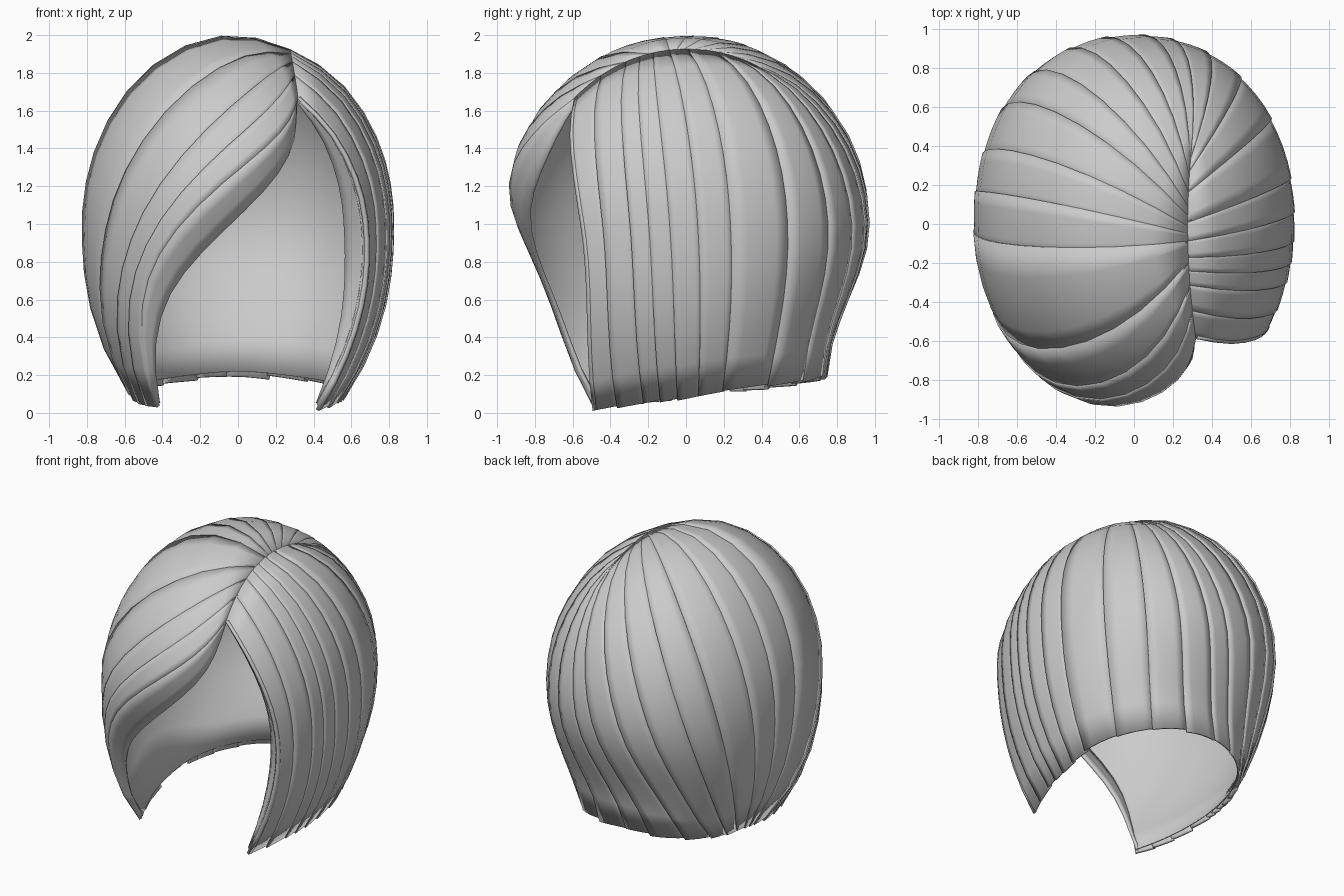
import bpy, bmesh, math, random
from mathutils import Vector

random.seed(4)
cube = bpy.data.objects.get("Cube")
if cube:
    bpy.data.objects.remove(cube, do_unlink=True)

CENTRE = Vector((0, 0, 1))
ROWS = 14
STEPS = [i / ROWS for i in range(ROWS + 1)]

hair = bpy.data.materials.new("hair grey")
hair.use_nodes = True
grey = (0.6, 0.6, 0.6, 1)
hair.diffuse_color = grey
hair.node_tree.nodes["Principled BSDF"].inputs["Base Color"].default_value = grey


def smooth(x):
    x = min(max(x, 0), 1)
    return x * x * (3 - 2 * x)


# Half-widths of the hair volume at a height: sides, and front or back
def radii(z, back):
    if z >= 1:
        k = math.sqrt(max(1 - (z - 1) ** 2, 1e-6))
        return 0.82 * k, 0.965 * k
    s = 1 - z
    side = 0.82 * (1 - 0.39 * s ** 2.4)
    depth = 1 - 0.23 * smooth(s / 0.8) if back else 1 - 0.12 * s * s
    return side, 0.965 * depth


# Distance from the centre to the hair volume along a direction
def reach(d):
    power = 2.15 if d.y > 0 else 2
    lo, hi = 0.3, 2.0
    for _ in range(24):
        m = (lo + hi) / 2
        p = CENTRE + d * m
        rx, ry = radii(p.z, p.y > 0)
        if abs(p.z - 1) < 1 and abs(p.x / rx) ** power + abs(p.y / ry) ** power < 1:
            lo = m
        else:
            hi = m
    return lo


# Point on a strand: u runs round the head, t from the parting to the hem
def strand(u, t, lift=0.0, lip=0.0, trim=0.0):
    y = 0.35 - 0.95 * (2 * u - 1) ** 2
    x = 0.28 + 0.12 * y * y
    start = Vector((x, y, math.sqrt(1 - (x / 0.82) ** 2 - (y / 0.965) ** 2)))
    a = math.radians(-35 + 250 * u)
    z = 0.09 + 0.11 * math.sin(a) + trim
    rx, ry = radii(z, math.sin(a) > 0)
    end = Vector((rx * math.cos(a), ry * math.sin(a), z - 1))
    d = start.normalized().slerp(end.normalized(), t)
    arch = math.sin(math.pi * t)
    # The fringe sweeps in an S; the left front is drawn back from the face
    fringe = smooth((u - 0.72) / 0.28)
    d.x += fringe * 0.17 * math.sin(2 * math.pi * t)
    d += fringe * arch * Vector((-0.2, 0, 0.22))
    d += (1 - smooth(u / 0.35)) * arch * Vector((0.23, 0.2, 0))
    if u > 0.5:
        d += lip * arch * Vector((0.13, 0, -0.15))
    d.normalize()
    scale = 1 + lift * min(1, 3 * t) - lip * (0.03 + (0.14 if u < 0.5 else 0.1) * arch)
    scale -= 0.015 * (1 - smooth(t * 6))
    return CENTRE + d * reach(d) * scale


def build(name, columns, thickness):
    bm = bmesh.new()
    grid = [[bm.verts.new(p) for p in col] for col in columns]
    for a, b in zip(grid, grid[1:]):
        for i in range(ROWS):
            bm.faces.new((a[i], a[i + 1], b[i + 1], b[i]))
    me = bpy.data.meshes.new(name)
    bm.to_mesh(me)
    bm.free()
    me.materials.append(hair)
    ob = bpy.data.objects.new(name, me)
    bpy.context.collection.objects.link(ob)
    mod = ob.modifiers.new("thickness", "SOLIDIFY")
    mod.thickness = thickness
    mod.offset = -1
    bpy.ops.object.select_all(action="DESELECT")
    ob.select_set(True)
    bpy.context.view_layer.objects.active = ob
    bpy.ops.object.shade_smooth_by_angle(angle=math.radians(40))


# Overlapping locks, each with one edge slightly raised over the next
SEAMS = [0, 1, 2, 2.6, 3.2, 4, 5, 7, 9, 11, 13, 14.5, 16.5, 18, 19,
         19.6, 20.2, 20.6, 21, 22, 23, 24, 25]
lining = []
for n, (s0, s1) in enumerate(zip(SEAMS, SEAMS[1:])):
    u0, u1 = s0 / 25, min(s1 + 0.08, 25) / 25
    trim = random.uniform(-0.012, 0.012)
    columns = []
    for c in range(5):
        f = c / 4
        u = u0 + (u1 - u0) * f
        columns.append([strand(u, t, 0.01 * (1 - f), 0, trim) for t in STEPS])
        if c < 4:
            lining.append([strand((s0 + (s1 - s0) * f) / 25, t, -0.024) for t in STEPS])
    side = "left" if s0 < 7 else "back" if s0 < 16 else "right"
    build(f"{side}_lock_{n + 1}", columns, 0.018)

# Smooth inside of the hair
lining.append([strand(1, t, -0.024) for t in STEPS])
build("lining", lining, 0.006)

# Rolled edges that frame the face opening
FOLDS = (0, 0.33, 0.66, 1)
build("left_face_edge", [[strand(0, t, 0.01 * (1 - f), f) for t in STEPS] for f in reversed(FOLDS)], 0.02)
build("fringe_edge", [[strand(1, t, 0, f) for t in STEPS] for f in FOLDS], 0.02)
